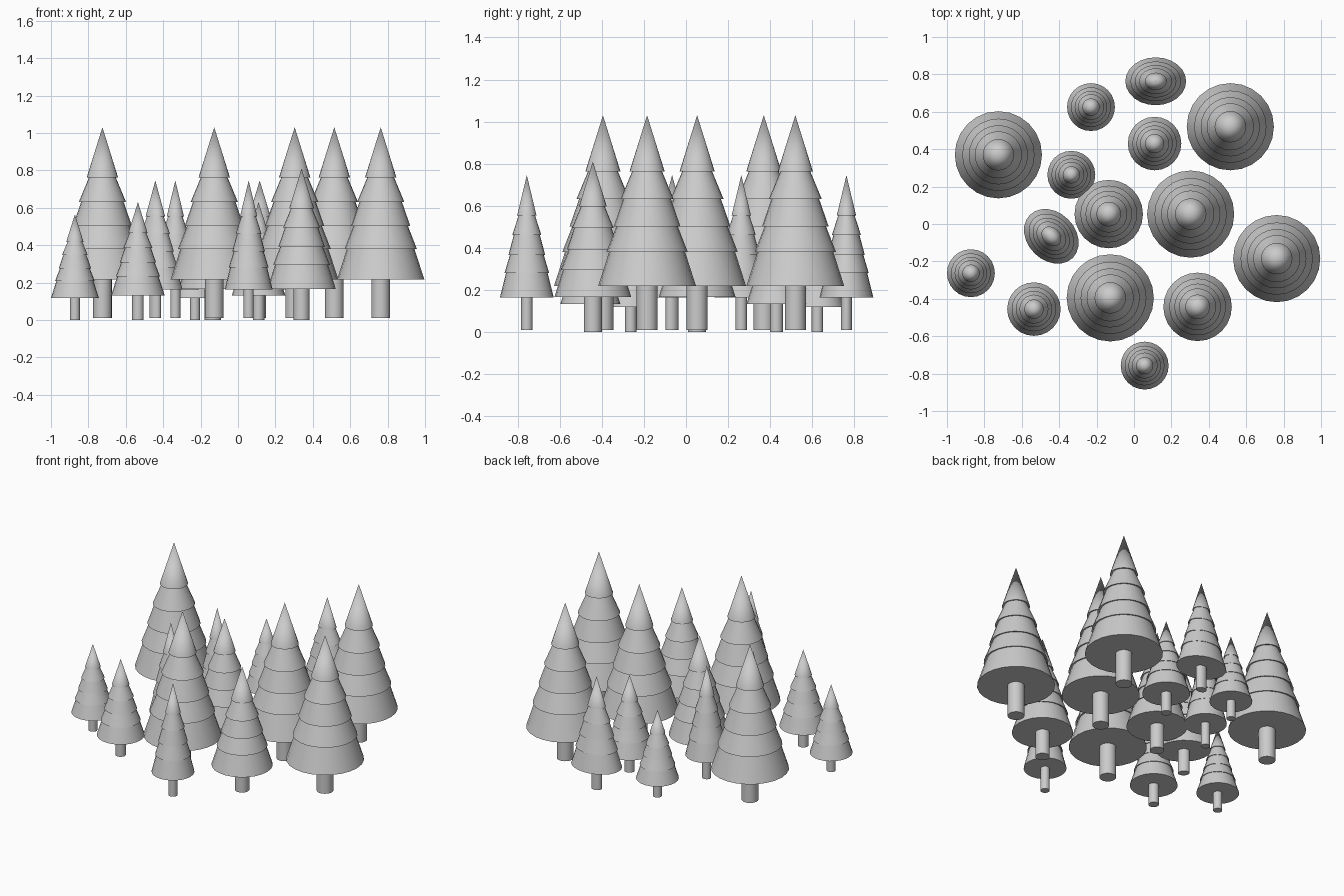
import bpy, bmesh, math

if "Cube" in bpy.data.objects:
    bpy.data.objects.remove(bpy.data.objects["Cube"])

SIDES = 24
# Foliage tiers: (fraction of foliage height below the tip, fraction of full radius)
RIMS = [(0.33, 0.36), (0.49, 0.54), (0.65, 0.68), (0.80, 0.83), (1.0, 1.0)]


def lathe(name, profile, loc, stretch, turn):
    """Revolve an (r, z) profile that starts and ends on the axis."""
    bm = bmesh.new()
    rings = []
    for r, z in profile:
        if r == 0:
            rings.append([bm.verts.new((0, 0, z))] * SIDES)
        else:
            rings.append([bm.verts.new((r * math.cos(2 * math.pi * i / SIDES),
                                        r * math.sin(2 * math.pi * i / SIDES), z))
                          for i in range(SIDES)])
    for a, b in zip(rings, rings[1:]):
        for i in range(SIDES):
            j = (i + 1) % SIDES
            bm.faces.new(list(dict.fromkeys((a[i], a[j], b[j], b[i]))))
    bmesh.ops.recalc_face_normals(bm, faces=bm.faces)
    mesh = bpy.data.meshes.new(name)
    bm.to_mesh(mesh)
    bm.free()
    ob = bpy.data.objects.new(name, mesh)
    bpy.context.collection.objects.link(ob)
    ob.location = (loc[0], loc[1], 0)
    ob.scale = (stretch, 1, 1)
    ob.rotation_euler.z = math.radians(turn)
    bpy.ops.object.select_all(action='DESELECT')
    ob.select_set(True)
    bpy.context.view_layer.objects.active = ob
    bpy.ops.object.shade_smooth_by_angle(angle=math.radians(30))


def tree(kind, x, y, radius, foot, skirt, tip, trunk_r, stretch=1, turn=0):
    h = tip - skirt
    # Stepped foliage: each tier flares out, then steps in under its rim
    profile = [(0, tip)]
    for k, (f, r) in enumerate(RIMS):
        z = tip - f * h
        profile.append((r * radius, z))
        if k < len(RIMS) - 1:
            profile.append(((r - 0.06) * radius, z + 0.005 * h))
    profile.append((0, skirt))
    lathe(kind + "_foliage", profile, (x, y), stretch, turn)
    # Trunk
    top = skirt + 0.02
    lathe(kind + "_trunk", [(0, foot), (trunk_r, foot), (trunk_r, top), (0, top)],
          (x, y), stretch, turn)


# radius, foot z, skirt z, tip z, trunk radius
LARGE = (0.233, 0.01, 0.217, 1.03, 0.05)
MEDIUM = (0.183, 0.0, 0.165, 0.81, 0.043)
SLIM = (0.128, 0.01, 0.163, 0.745, 0.027)
SMALL = (0.143, 0.0, 0.132, 0.63, 0.031)
TINY = (0.128, 0.0, 0.118, 0.565, 0.027)

for x, y in [(-0.725, 0.37), (0.515, 0.52), (0.303, 0.053), (0.763, -0.185), (-0.127, -0.395)]:
    tree("large_tree", x, y, *LARGE)
for x, y in [(-0.135, 0.053), (0.34, -0.443)]:
    tree("medium_tree", x, y, *MEDIUM)
for x, y in [(0.057, -0.757), (-0.335, 0.263)]:
    tree("slim_tree", x, y, *SLIM)
for x, y in [(-0.535, -0.455), (0.11, 0.43)]:
    tree("small_tree", x, y, *SMALL)
for x, y in [(-0.872, -0.263), (-0.23, 0.625)]:
    tree("tiny_tree", x, y, *TINY)
# Slim trees widened along one axis
tree("wide_tree", 0.116, 0.763, *SLIM, stretch=1.27)
tree("wide_tree", -0.442, -0.066, *SLIM, stretch=1.27, turn=-45)
